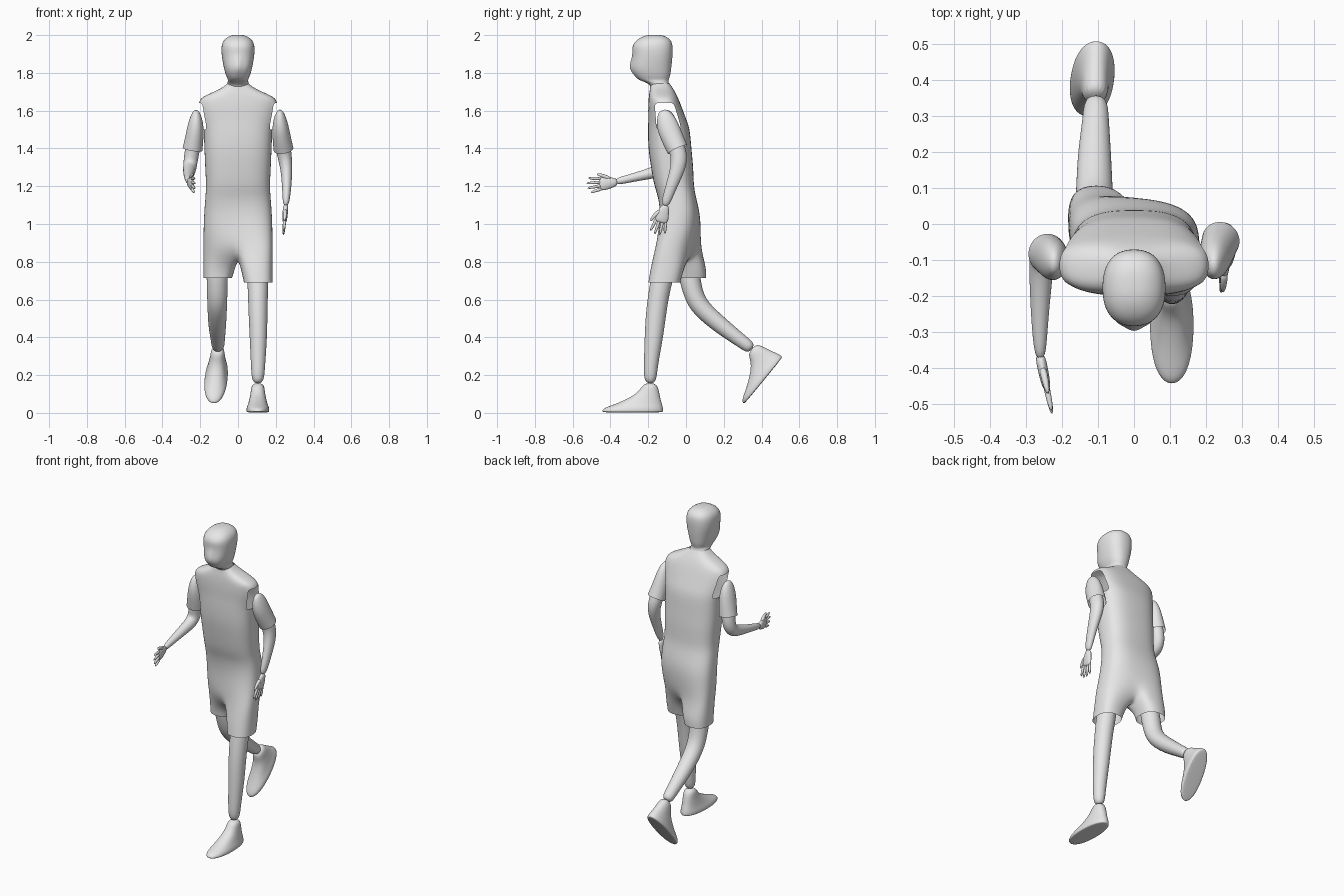
import bpy, bmesh
from math import sin, cos, pi, radians
from mathutils import Vector, Matrix

if "Cube" in bpy.data.objects:
    bpy.data.objects.remove(bpy.data.objects["Cube"])

grey = bpy.data.materials.new("plain grey")
grey.use_nodes = True
grey.diffuse_color = (0.8, 0.8, 0.8, 1)
grey.node_tree.nodes["Principled BSDF"].inputs["Base Color"].default_value = (0.8, 0.8, 0.8, 1)


def finish(bm, name, levels=2):
    bmesh.ops.recalc_face_normals(bm, faces=bm.faces)
    mesh = bpy.data.meshes.new(name)
    bm.to_mesh(mesh)
    bm.free()
    obj = bpy.data.objects.new(name, mesh)
    bpy.context.collection.objects.link(obj)
    mesh.materials.append(grey)
    mesh.polygons.foreach_set("use_smooth", [True] * len(mesh.polygons))
    obj.modifiers.new("smooth", "SUBSURF").levels = levels
    obj.modifiers["smooth"].render_levels = levels
    return obj


def spow(v, e):
    return abs(v) ** e * (1 if v >= 0 else -1)


def level_ring(bm, z, cy, hx, hy, shear=0, n=24, e=0.75):
    """Rounded-box ring at height z; vertex 0 faces the front."""
    ring = []
    for i in range(n):
        a = 2 * pi * i / n
        x, y = spow(sin(a), e), -spow(cos(a), e)
        ring.append(bm.verts.new((x * hx, cy + y * hy - shear * x, z)))
    return ring


def bridge(bm, a, b, skip=()):
    n = len(a)
    for i in range(n):
        if i not in skip:
            bm.faces.new((a[i], a[(i + 1) % n], b[(i + 1) % n], b[i]))


def stack(name, rows, n=24, e=0.9, caps=(True, True)):
    bm = bmesh.new()
    rings = [level_ring(bm, *r, n=n, e=e) for r in rows]
    for a, b in zip(rings, rings[1:]):
        bridge(bm, a, b)
    for cap, ring in zip(caps, (rings[0], rings[-1])):
        if cap:
            bm.faces.new(ring)
    return bm


def tube(name, pts, n=12, open_end=False, levels=2):
    """Sweep an ellipse along points (x, y, z, sideways radius, other radius)."""
    bm = bmesh.new()
    pos = [Vector(p[:3]) for p in pts]
    rings = []
    for k, p in enumerate(pts):
        t = (pos[min(k + 1, len(pos) - 1)] - pos[max(k - 1, 0)]).normalized()
        side = Vector((1, 0, 0))
        side = (side - t * side.dot(t)).normalized()
        other = t.cross(side)
        rings.append([bm.verts.new(pos[k] + side * cos(2 * pi * i / n) * p[3]
                                   + other * sin(2 * pi * i / n) * p[4]) for i in range(n)])
    for a, b in zip(rings, rings[1:]):
        bridge(bm, a, b)
    bm.faces.new(rings[0])
    if not open_end:
        bm.faces.new(rings[-1])
    return finish(bm, name, levels)


# Shirt and shorts: one shell with open armholes and two open legs
bm = bmesh.new()
rows = [(1.745, -.137, .055, .05), (1.72, -.13, .085, .06), (1.695, -.125, .14, .07),
        (1.668, -.12, .2, .078), (1.64, -.115, .209, .085), (1.6, -.108, .205, .093),
        (1.55, -.098, .193, .102), (1.5, -.09, .183, .112), (1.4, -.086, .179, .115),
        (1.3, -.073, .175, .113), (1.2, -.064, .169, .105), (1.14, -.046, .174, .1),
        (1.05, -.03, .181, .106, .01), (.95, -.035, .184, .108, .025), (.86, -.042, .184, .105, .05)]
rings = [level_ring(bm, *r) for r in rows]
arm_faces = (4, 5, 6, 7, 16, 17, 18, 19)
for k, (a, b) in enumerate(zip(rings, rings[1:])):
    bridge(bm, a, b, arm_faces if 4 <= k <= 6 else ())
last = rings[-1]
crotch = [bm.verts.new((0, -.042 + .05 * j, .81)) for j in (1, 0, -1)]
for s, hem_y, hem_z in ((1, -.115, .69), (-1, .022, .715)):
    upper = [last[(s * i) % 24] for i in range(13)] + crotch
    for z, cx, cy, hx, hy in ((.77, .099, hem_y * .85, .086, .09), (hem_z, .107, hem_y, .077, .086)):
        lower = []
        for i in range(16):
            a = (i - 2) * pi / 8
            lower.append(bm.verts.new((s * (cx + hx * spow(sin(a), .8)), cy - hy * spow(cos(a), .8), z)))
        bridge(bm, upper, lower)
        upper = lower
finish(bm, "shirt_and_shorts")

# Head and neck
bm = stack("head", [
    (1.69, -.125, .06, .055), (1.735, -.137, .056, .05), (1.752, -.155, .056, .062),
    (1.762, -.172, .052, .08), (1.785, -.178, .064, .095), (1.82, -.186, .074, .108),
    (1.86, -.18, .082, .107), (1.9, -.176, .088, .106), (1.94, -.178, .089, .109),
    (1.97, -.172, .08, .096), (1.991, -.168, .056, .068), (2.002, -.166, .025, .032)], e=0.85)
for v in bm.verts:  # nose ridge
    if abs(v.co.x) < .005 and v.co.y < -.2 and 1.81 < v.co.z < 1.87:
        v.co.y -= .012
finish(bm, "head")

# Feet: one shape around the ankle, the trailing one tipped onto its toe
foot = [(-.158, -.093, .055, .155), (-.154, -.093, .062, .166), (-.135, -.09, .062, .162),
        (-.115, -.062, .053, .128), (-.085, -.032, .045, .088), (-.05, -.006, .038, .055),
        (.0, 0, .033, .035)]
for name, place, tip, yaw in (("left_foot", (.105, -.19, .16), 0, 0),
                              ("right_foot", (-.108, .347, .342), 50.6, -5)):
    bm = stack(name, foot, n=16)
    turn = Matrix.Rotation(radians(tip), 4, 'X') @ Matrix.Rotation(radians(yaw), 4, 'Z')
    bm.transform(Matrix.Translation(place) @ turn)
    finish(bm, name)

# Legs
tube("left_leg", [(.105, -.1, .83, .062, .065), (.105, -.14, .66, .056, .058), (.106, -.16, .52, .052, .056),
                  (.108, -.17, .4, .048, .051), (.106, -.187, .25, .039, .038), (.105, -.19, .15, .033, .034)])
tube("right_leg", [(-.11, .0, .83, .062, .065), (-.11, .027, .67, .057, .056), (-.11, .055, .585, .055, .054),
                   (-.11, .115, .52, .052, .05), (-.11, .2, .45, .048, .046),
                   (-.106, .3, .375, .037, .036), (-.106, .352, .336, .034, .034)])

# Sleeves: pointed caps, open at the hem
for name, s, shift, swing in (("left_sleeve", 1, 0, 1), ("right_sleeve", -1, .015, .35)):
    tube(name, [(s * x, -.125 + shift + d * swing, z, ra, rb) for x, d, z, ra, rb in (
        (.222, 0, 1.605, .012, .022), (.222, .015, 1.565, .034, .05), (.225, .03, 1.51, .046, .062),
        (.232, .055, 1.45, .051, .061), (.241, .08, 1.395, .055, .058))], open_end=True)

# Arms
tube("left_arm", [(.225, -.1, 1.53, .035, .042), (.24, -.045, 1.4, .042, .047), (.25, -.035, 1.34, .038, .046),
                  (.258, -.047, 1.28, .032, .04), (.258, -.085, 1.18, .024, .029), (.253, -.115, 1.09, .017, .024)])
tube("right_arm", [(-.225, -.1, 1.53, .035, .042), (-.237, -.085, 1.42, .042, .045), (-.25, -.077, 1.34, .039, .044),
                   (-.256, -.1, 1.292, .037, .042), (-.26, -.18, 1.27, .031, .031),
                   (-.262, -.29, 1.243, .023, .022), (-.26, -.38, 1.222, .015, .02)])


# Hands: flat palm, four fingers and a thumb
def hand(side, wrist, along, thumb):
    w, d, t = Vector(wrist), Vector(along).normalized(), Vector(thumb)
    t = (t - d * t.dot(d)).normalized()

    def part(name, path, n=8, levels=1):
        tube(side + name, [(*(w + d * l + t * o), ra, rb) for l, o, ra, rb in path], n, levels=levels)

    part("palm", [(-.01, 0, .015, .02), (.03, 0, .015, .03), (.065, 0, .014, .038), (.095, 0, .01, .036)], 12)
    for i, (o, length) in enumerate(((.027, .15), (.009, .163), (-.009, .16), (-.026, .143))):
        part(f"finger_{i + 1}", [(.075, o, .01, .01), (.115, o * 1.2, .009, .009),
                                 (length, o * 1.5, .005, .006)])
    part("thumb", [(.025, .015, .012, .014), (.06, .04, .011, .012), (.1, .055, .006, .007)])


hand("left_", (.253, -.11, 1.095), (-.08, -.27, -.95), (0, -1, 0))
hand("right_", (-.26, -.37, 1.222), (.2, -.96, -.12), (0, 0, 1))
